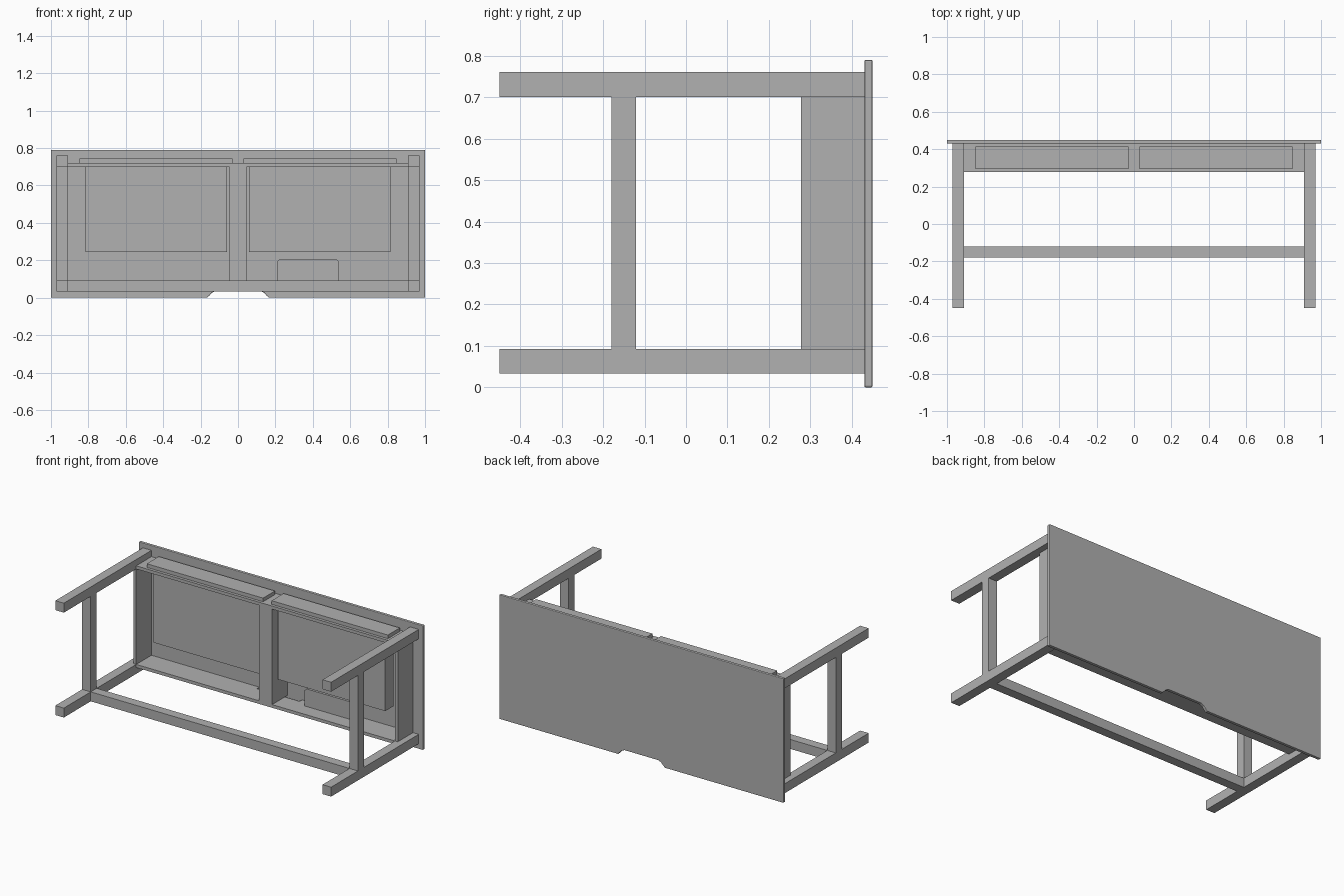
import bpy, bmesh
from mathutils import Vector

cube = bpy.data.objects.get("Cube")
if cube:
    bpy.data.objects.remove(cube, do_unlink=True)

grey = bpy.data.materials.new("plain grey")
grey.use_nodes = True
grey.diffuse_color = (0.44, 0.44, 0.44, 1)
grey.node_tree.nodes["Principled BSDF"].inputs["Base Color"].default_value = grey.diffuse_color


def prism(name, outline, y0, y1, bevel=0):
    """Extrude an x-z outline from y0 to y1."""
    bm = bmesh.new()
    face = bm.faces.new([bm.verts.new((x, y0, z)) for x, z in outline])
    out = bmesh.ops.extrude_face_region(bm, geom=[face])
    verts = [g for g in out["geom"] if isinstance(g, bmesh.types.BMVert)]
    bmesh.ops.translate(bm, verts=verts, vec=Vector((0, y1 - y0, 0)))
    bmesh.ops.recalc_face_normals(bm, faces=bm.faces)
    mesh = bpy.data.meshes.new(name)
    bm.to_mesh(mesh)
    bm.free()
    mesh.materials.append(grey)
    obj = bpy.data.objects.new(name, mesh)
    bpy.context.collection.objects.link(obj)
    if bevel:
        mod = obj.modifiers.new("soft edges", "BEVEL")
        mod.width = bevel
        mod.segments = 2
        mod.limit_method = "ANGLE"
        mod.angle_limit = 1.0
    return obj


def box(name, x, y, z, bevel=0):
    outline = [(x[0], z[0]), (x[1], z[0]), (x[1], z[1]), (x[0], z[1])]
    return prism(name, outline, y[0], y[1], bevel)


LOW, HIGH = (0.033, 0.093), (0.70, 0.76)   # leg heights
BAY = (0.093, 0.70)                        # space between legs
STRETCH = (-0.18, -0.12)
APRON = (0.277, 0.43)

# Tabletop standing on its rear edge, with a cable notch in that edge
notch = [(-0.165, 0), (-0.15, 0.014), (-0.14, 0.026), (-0.12, 0.036)]
outline = [(-1, 0)] + notch + [(-x, z) for x, z in reversed(notch)]
outline += [(1, 0), (1, 0.79), (-1, 0.79)]
prism("tabletop", outline, 0.43, 0.45, 0.004)

# Legs, uprights and side aprons, one set at each end
for side, s in (("left", 1), ("right", -1)):
    outer = sorted((s * 0.91, s * 0.97))
    box(f"{side}_rear_leg", outer, (-0.45, 0.43), LOW)
    box(f"{side}_front_leg", outer, (-0.45, 0.43), HIGH)
    box(f"{side}_side_stretcher", outer, STRETCH, BAY)
    box(f"{side}_side_apron", sorted((s * 0.91, s * 0.93)), APRON, BAY)

    # Drawer front and the shallow drawer behind it
    box(f"{side}_drawer_front", sorted((s * 0.03, s * 0.848)), (0.295, 0.415), (0.72, 0.743))
    box(f"{side}_drawer_box", sorted((s * 0.06, s * 0.815)), (0.315, 0.40), (0.243, 0.70))

# Rails and centre divider
box("rear_stretcher", (-0.91, 0.91), STRETCH, LOW)
box("front_apron", (-0.91, 0.91), APRON, (0.70, 0.72))
box("centre_divider", (-0.046, 0.046), APRON, BAY)

# Rear apron, leaving a cable slot beside the tabletop
box("rear_apron", (-0.91, 0.91), (APRON[0], 0.405), (0.073, 0.093))
for side, s in (("left", 1), ("right", -1)):
    box(f"{side}_rear_apron_end", sorted((s * 0.15, s * 0.91)), (0.405, 0.43), (0.073, 0.093))

# Cable box resting on the rear apron
c = 0.012
prism("cable_box", [(0.21, 0.093), (0.54, 0.093), (0.54, 0.205 - c), (0.54 - c, 0.205),
                    (0.21 + c, 0.205), (0.21, 0.205 - c)], 0.37, 0.43)
